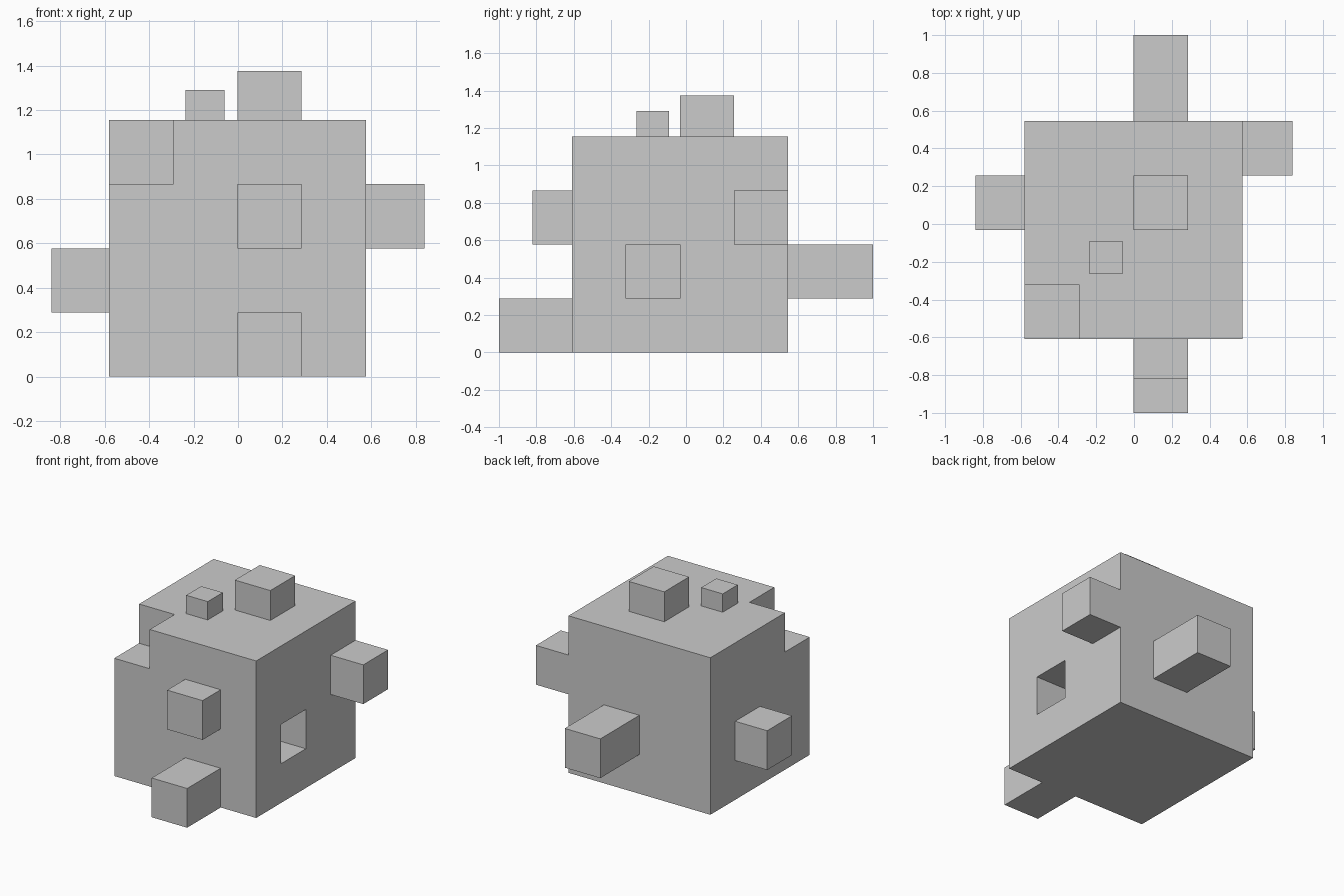
import bpy, bmesh
from mathutils import Vector

if "Cube" in bpy.data.objects:
    bpy.data.objects.remove(bpy.data.objects["Cube"])

SIZE = 1.155            # edge of the main cube
CELL = SIZE / 4         # each side is a 4 x 4 grid
LOW = Vector((-0.58, -0.61, 0.0))   # lowest corner of the cube


def finish(bm, name):
    bmesh.ops.recalc_face_normals(bm, faces=bm.faces[:])
    mesh = bpy.data.meshes.new(name)
    bm.to_mesh(mesh)
    bm.free()
    obj = bpy.data.objects.new(name, mesh)
    bpy.context.collection.objects.link(obj)
    return obj


def cube(size, centre):
    bm = bmesh.new()
    bmesh.ops.create_cube(bm, size=size)
    bmesh.ops.translate(bm, vec=centre, verts=bm.verts[:])
    return bm


def nearest(items, point, where):
    return min(items, key=lambda i: (where(i) - point).length)


def push(bm, grid_pos, offset):
    """Extrude the grid face centred at grid_pos (in cells) by offset."""
    target = LOW + Vector(grid_pos) * CELL
    face = nearest(bm.faces, target, lambda f: f.calc_center_median())
    new = bmesh.ops.extrude_face_region(bm, geom=[face])["geom"]
    verts = [v for v in new if isinstance(v, bmesh.types.BMVert)]
    bmesh.ops.translate(bm, vec=offset, verts=verts)
    if face.is_valid:
        bmesh.ops.delete(bm, geom=[face], context="FACES_ONLY")


# Main cube with a 4 x 4 grid on each side
body = cube(SIZE, LOW + Vector((SIZE / 2,) * 3))
bmesh.ops.subdivide_edges(body, edges=body.edges[:], cuts=3, use_grid_fill=True)

# Square pegs on the sides and top, and the pocket in the right side
for pos, offset in [
    ((2.5, 0, 2.5), (0, -0.21, 0)),     # front upper peg
    ((2.5, 0, 0.5), (0, -0.39, 0)),     # front lower peg
    ((2.5, 4, 1.5), (0, 0.455, 0)),     # back peg
    ((4, 3.5, 2.5), (0.265, 0, 0)),     # right peg
    ((0, 2.5, 1.5), (-0.26, 0, 0)),     # left peg
    ((2.5, 2.5, 4), (0, 0, 0.22)),      # top peg
    ((4, 1.5, 1.5), (-CELL, 0, 0)),     # right pocket
]:
    push(body, pos, offset)


# Cut one cell out of the upper front left corner
def grid_vert(pos):
    return nearest(body.verts, LOW + Vector(pos) * CELL, lambda v: v.co)


bmesh.ops.delete(body, geom=[grid_vert((0, 0, 4))], context="VERTS")
inner = body.verts.new(LOW + Vector((1, 1, 3)) * CELL)
front, left, top = (grid_vert(p) for p in [(1, 0, 3), (0, 1, 3), (1, 1, 4)])
for edge_pos, a, b in [((0, 0, 3), front, left),
                       ((1, 0, 4), front, top),
                       ((0, 1, 4), left, top)]:
    body.faces.new((grid_vert(edge_pos), a, inner, b))
finish(body, "block_body")

# Small cube resting on the top
finish(cube(0.175, Vector((-0.148, -0.178, 1.2025))), "small_top_block")
